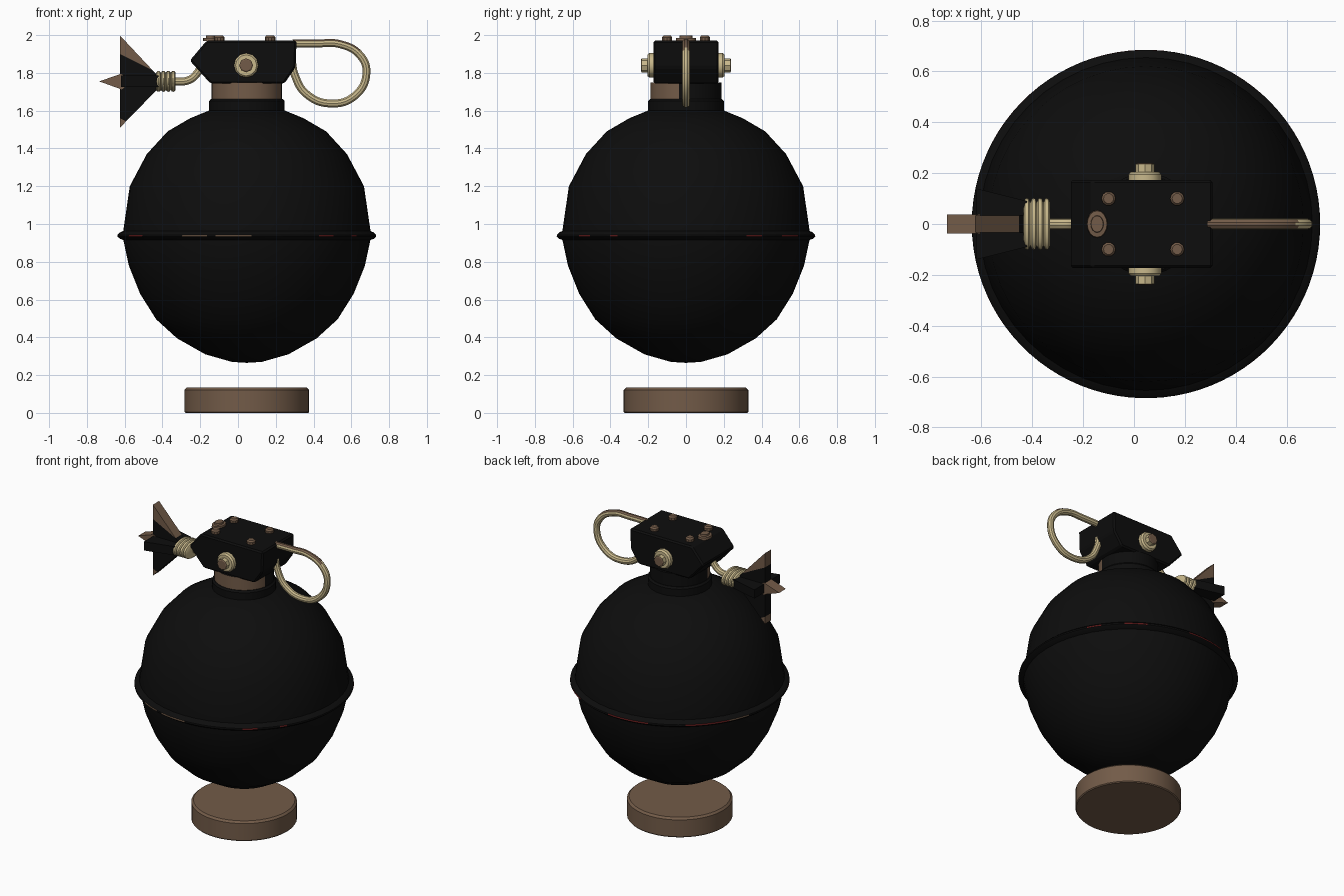
import bpy, bmesh, math
from mathutils import Matrix, Vector

cube = bpy.data.objects.get("Cube")
if cube:
    bpy.data.objects.remove(cube, do_unlink=True)


def material(name, rgb):
    m = bpy.data.materials.new(name)
    m.use_nodes = True
    m.diffuse_color = (*rgb, 1)
    bsdf = next(n for n in m.node_tree.nodes if n.type == 'BSDF_PRINCIPLED')
    bsdf.inputs["Base Color"].default_value = (*rgb, 1)
    return m


black = material("black paint", (0.004, 0.004, 0.004))
brown = material("bare brown", (0.17, 0.105, 0.065))
cream = material("cream wire", (0.58, 0.48, 0.26))
red = material("worn red", (0.17, 0.015, 0.015))

CX = 0.047                      # centre line of the body


def finish(name, bm, mats, rule=None, smooth=True):
    bmesh.ops.remove_doubles(bm, verts=bm.verts, dist=1e-5)
    bmesh.ops.recalc_face_normals(bm, faces=bm.faces)
    bm.normal_update()
    if rule:
        for f in bm.faces:
            f.material_index = rule(f.calc_center_median(), f.normal)
    mesh = bpy.data.meshes.new(name)
    bm.to_mesh(mesh)
    bm.free()
    obj = bpy.data.objects.new(name, mesh)
    bpy.context.collection.objects.link(obj)
    for m in mats:
        mesh.materials.append(m)
    if smooth:
        bpy.ops.object.select_all(action='DESELECT')
        obj.select_set(True)
        bpy.context.view_layer.objects.active = obj
        bpy.ops.object.shade_smooth_by_angle(angle=math.radians(35))
    return obj


def lathe(name, profile, mats, segs=32, matrix=None, rule=None, smooth=True):
    """Spin (radius, height) points about z, then place with a matrix."""
    bm = bmesh.new()
    rings = [[bm.verts.new((r * math.cos(math.tau * i / segs),
                            r * math.sin(math.tau * i / segs), z))
              for i in range(segs)] for r, z in profile]
    for a, b in zip(rings, rings[1:]):
        for i in range(segs):
            j = (i + 1) % segs
            bm.faces.new((a[i], a[j], b[j], b[i]))
    bmesh.ops.dissolve_degenerate(bm, edges=bm.edges, dist=1e-6)
    bm.transform(matrix or Matrix.Translation((CX, 0, 0)))
    return finish(name, bm, mats, rule, smooth)


def prism(name, outline, half, mats, rule=None, matrix=Matrix()):
    """Extrude an x-z outline along y."""
    bm = bmesh.new()
    sides = [[bm.verts.new((x, y, z)) for x, z in outline] for y in (-half, half)]
    for s in sides:
        bm.faces.new(s)
    n = len(outline)
    for i in range(n):
        j = (i + 1) % n
        bm.faces.new((sides[0][i], sides[0][j], sides[1][j], sides[1][i]))
    bm.transform(matrix)
    return bm if name is None else finish(name, bm, mats, rule, False)


def tube(name, points, radius, mats, rule=None):
    """Sweep a round wire along a smooth path in the x-z plane."""
    cu = bpy.data.curves.new(name + " path", 'CURVE')
    cu.dimensions = '3D'
    cu.bevel_depth = radius
    cu.bevel_resolution = 3
    cu.use_fill_caps = True
    sp = cu.splines.new('BEZIER')
    sp.bezier_points.add(len(points) - 1)
    for p, (x, z) in zip(sp.bezier_points, points):
        p.co = (x, 0, z)
        p.handle_left_type = p.handle_right_type = 'AUTO'
    sp.resolution_u = 8
    tmp = bpy.data.objects.new(name + " path", cu)
    bpy.context.collection.objects.link(tmp)
    bpy.context.view_layer.update()
    mesh = bpy.data.meshes.new_from_object(tmp.evaluated_get(
        bpy.context.evaluated_depsgraph_get()))
    bm = bmesh.new()
    bm.from_mesh(mesh)
    bpy.data.objects.remove(tmp, do_unlink=True)
    bpy.data.meshes.remove(mesh)
    return finish(name, bm, mats, rule)


# Base disc
lathe("base_disc", [(0, 0), (0.325, 0), (0.33, 0.006), (0.33, 0.122),
                    (0.317, 0.135), (0, 0.135)], [brown], 40)

# Round body
lathe("body", [(0, 0.265), (0.08, 0.27), (0.22, 0.31), (0.37, 0.395), (0.48, 0.495),
               (0.565, 0.63), (0.625, 0.78), (0.655, 0.92), (0.655, 0.96),
               (0.62, 1.2), (0.53, 1.37), (0.42, 1.49), (0.3, 1.56), (0.19, 1.605),
               (0, 1.605)], [black], 48)

# Seam ridge with chipped paint along its edge
RED_ARCS = ((28, 38), (48, 60), (85, 108), (130, 150), (205, 217), (303, 313), (322, 328))
BROWN_ARCS = ((150, 164), (240, 250), (255, 270))


def chipped(c, n):
    if abs(c.z - 0.938) > 0.006:
        return 0
    a = math.degrees(math.atan2(c.y, c.x - CX)) % 360
    if any(lo < a < hi for lo, hi in RED_ARCS):
        return 1
    return 2 if any(lo < a < hi for lo, hi in BROWN_ARCS) else 0


lathe("seam_ridge", [(0.64, 0.91), (0.672, 0.922), (0.685, 0.933), (0.684, 0.943),
                     (0.672, 0.955), (0.64, 0.97)],
      [black, red, brown], 90, rule=chipped)

# Neck collar and worn upper neck
lathe("neck_collar", [(0, 1.56), (0.2, 1.56), (0.2, 1.65), (0.19, 1.662), (0, 1.662)],
      [black])
lathe("neck", [(0, 1.65), (0.187, 1.65), (0.187, 1.75), (0, 1.75)], [black, brown],
      rule=lambda c, n: int(n.y < -0.1))

# Faceted head block
bm = prism(None, [(-0.255, 1.865), (-0.165, 1.972), (0.31, 1.972), (0.305, 1.83),
                  (0.245, 1.743), (-0.145, 1.743)], 0.173, None)
bmesh.ops.bevel(bm, geom=bm.edges[:], offset=0.01, segments=1, affect='EDGES')
finish("head_block", bm, [black], smooth=False)

# Top rivets and oval stud
rivet = [(0, 0), (0.028, 0), (0.028, 0.02), (0.02, 0.03), (0, 0.03)]
for x in (-0.1, 0.17):
    for y in (-0.1, 0.1):
        lathe("top_rivet", rivet, [brown], 10, Matrix.Translation((x, y, 1.968)))
lathe("oval_stud", [(0, 0), (0.055, 0), (0.052, 0.016), (0.034, 0.018),
                    (0.032, 0.03), (0, 0.03)], [brown], 16,
      Matrix.Translation((-0.145, 0, 1.968)) @ Matrix.Diagonal((0.75, 1, 1, 1)))

# Side bolts with washers
for s in (-1, 1):
    place = Matrix.Translation((0.043, s * 0.168, 1.84)) @ Matrix.Rotation(
        -s * math.pi / 2, 4, 'X')
    lathe("side_washer", [(0, 0), (0.065, 0), (0.065, 0.026), (0.056, 0.037), (0, 0.037)],
          [cream], 12, place)
    lathe("side_bolt", [(0, 0.03), (0.037, 0.03), (0.037, 0.067), (0.03, 0.071), (0, 0.071)],
          [cream, brown], 8, place, lambda c, n: int(abs(n.y) > 0.4), False)

# Pull ring
tube("pull_ring", [(0.29, 1.955), (0.42, 1.956), (0.54, 1.952), (0.645, 1.895),
                   (0.68, 1.8), (0.62, 1.68), (0.49, 1.638), (0.36, 1.69),
                   (0.3, 1.79), (0.285, 1.86)], 0.022, [cream, brown],
     lambda c, n: int(n.z > 0.5 and c.z > 1.9 and c.x < 0.64))

# Tail wire and its flattened coil
tube("tail_wire", [(-0.19, 1.85), (-0.215, 1.8), (-0.26, 1.762), (-0.36, 1.755)],
     0.022, [cream])
coil = [(0, -0.052)]
for k in range(4):
    z = -0.039 + k * 0.026
    coil += [(0.085, z - 0.013), (0.099, z - 0.007), (0.102, z), (0.099, z + 0.007)]
coil += [(0.085, 0.052), (0, 0.052)]
lathe("wire_coil", coil, [cream], 24,
      Matrix.Translation((-0.382, 0, 1.755)) @ Matrix.Diagonal((1, 1, 0.54, 1))
      @ Matrix.Rotation(math.pi / 2, 4, 'Y'))

# Tail fins: worn vertical pair, flat horizontal pair, central spike
bm = prism(None, [(-0.625, 1.998), (-0.43, 1.79), (-0.43, 1.71), (-0.625, 1.51)], 0.034, None)
for z in (1.9, 1.56):
    bmesh.ops.bisect_plane(bm, geom=bm.verts[:] + bm.edges[:] + bm.faces[:],
                           plane_co=(-0.625, 0, z), plane_no=(0.5, 0, 1))
finish("vertical_fins", bm, [black, brown],
       lambda c, n: int(c.z + 0.5 * (c.x + 0.625) > 1.9 or c.z + 0.5 * (c.x + 0.625) < 1.56),
       False)
prism("horizontal_fins", [(-0.62, 0.14), (-0.42, 0.09), (-0.42, -0.09), (-0.62, -0.14)],
      0.03, [black],
      matrix=Matrix.Translation((0, 0, 1.755)) @ Matrix.Rotation(math.pi / 2, 4, 'X'))
prism("tail_spike", [(-0.735, 1.755), (-0.62, 1.795), (-0.56, 1.755), (-0.615, 1.712)],
      0.037, [brown])
